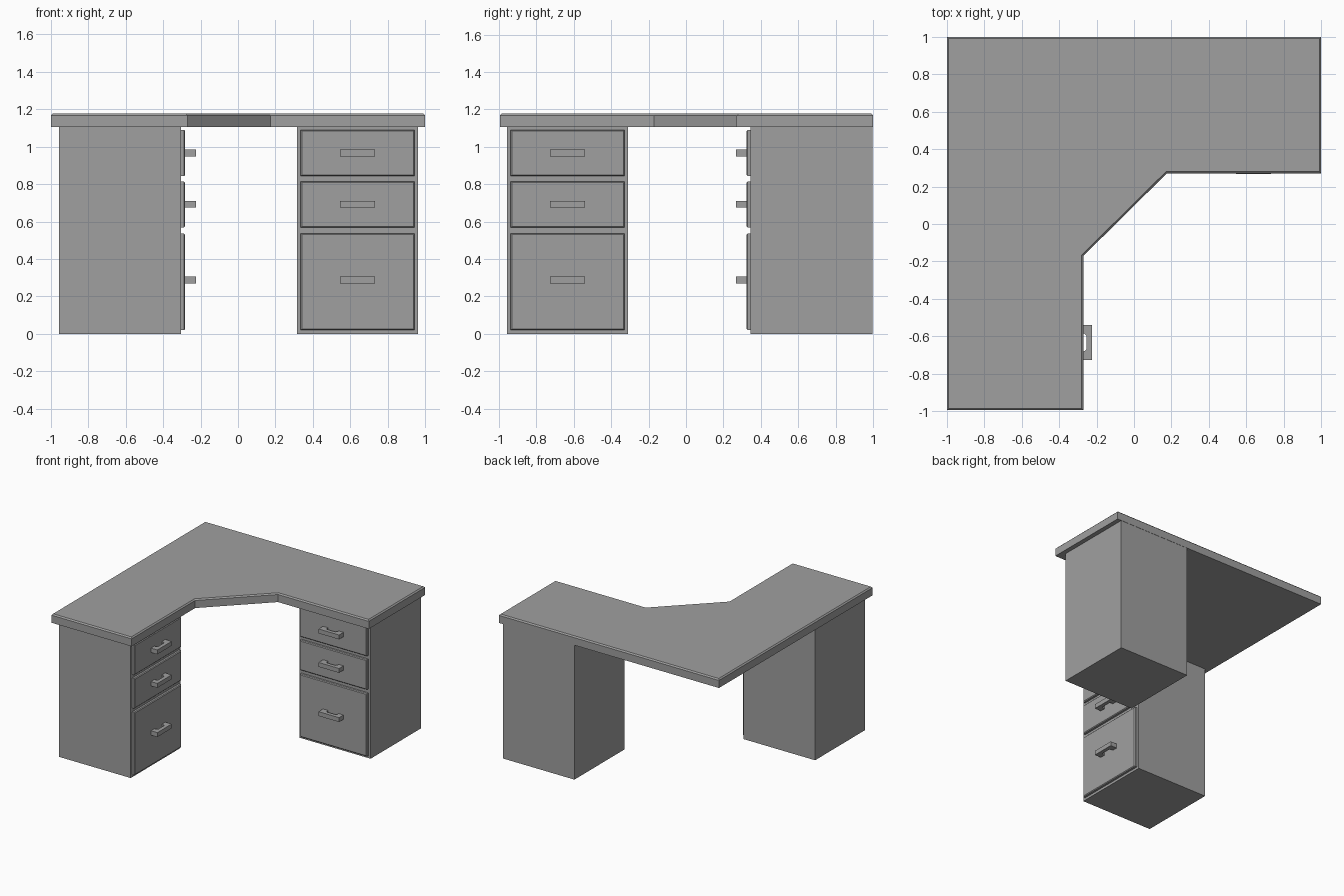
import bpy, bmesh
from math import radians
from mathutils import Matrix

cube = bpy.data.objects.get("Cube")
if cube:
    bpy.data.objects.remove(cube)

GREY = (0.35, 0.35, 0.35, 1)
mat = bpy.data.materials.new("desk grey")
mat.use_nodes = True
mat.diffuse_color = GREY
mat.node_tree.nodes["Principled BSDF"].inputs["Base Color"].default_value = GREY


def finish(name, bm, matrix=Matrix()):
    bmesh.ops.recalc_face_normals(bm, faces=bm.faces)
    me = bpy.data.meshes.new(name)
    bm.to_mesh(me)
    bm.free()
    me.materials.append(mat)
    ob = bpy.data.objects.new(name, me)
    ob.matrix_world = matrix
    bpy.context.collection.objects.link(ob)
    return ob


def prism(points, z0, z1):
    """Extrude a flat outline upwards."""
    bm = bmesh.new()
    face = bm.faces.new([bm.verts.new((x, y, z0)) for x, y in points])
    up = bmesh.ops.extrude_face_region(bm, geom=[face])
    for v in up["geom"]:
        if isinstance(v, bmesh.types.BMVert):
            v.co.z = z1
    return bm


def rect(x0, x1, y0, y1):
    return [(x0, y0), (x1, y0), (x1, y1), (x0, y1)]


def bevel_where(bm, test, size):
    edges = [e for e in bm.edges if all(test(v.co) for v in e.verts)]
    bmesh.ops.bevel(bm, geom=edges, offset=size, segments=1, affect="EDGES")


# Corner worktop with a diagonal knee cut and a softened upper rim
TOP = 1.177
outline = [(-1, 1), (-1, -0.995), (-0.27, -0.995), (-0.27, -0.17),
           (0.175, 0.27), (1, 0.27), (1, 1)]
bm = prism(outline, 1.105, TOP)
bevel_where(bm, lambda c: c.z > TOP - 0.001, 0.01)
finish("worktop", bm)

# Drawer cabinets: local front faces -y, front plane at y = 0
HALF, DEPTH, FRONT = 0.324, 0.652, 0.022
DRAWERS = {"upper": (0.843, 1.09, 0.967),
           "middle": (0.568, 0.814, 0.692),
           "lower": (0.02, 0.536, 0.288)}
# Half of the bracket handle's plan, mirrored to complete it
half_grip = [(0.093, -0.01), (0.093, -0.08), (0.0, -0.08),
             (0.0, -0.05), (0.037, -0.05), (0.048, -0.038), (0.048, -0.01)]
grip = half_grip[:2] + [(-x, y) for x, y in half_grip[1::-1]]
grip += [(-x, y) for x, y in half_grip[:3:-1]] + half_grip[4:]


def cabinet(side, location, angle):
    place = Matrix.Translation(location) @ Matrix.Rotation(radians(angle), 4, "Z")
    finish(side + "_cabinet", prism(rect(-HALF, HALF, 0, DEPTH), 0, 1.105), place)
    for level, (z0, z1, grip_z) in DRAWERS.items():
        bm = prism(rect(-0.304, 0.304, -FRONT, 0.004), z0, z1)
        bevel_where(bm, lambda c: c.y < -FRONT + 0.001, 0.006)
        finish(f"{side}_{level}_drawer_front", bm, place)
        finish(f"{side}_{level}_handle",
               prism(grip, grip_z - 0.018, grip_z + 0.018), place)


cabinet("left", (0.639, 0.346, 0), 0)
cabinet("right", (-0.305, -0.633, 0), 90)
